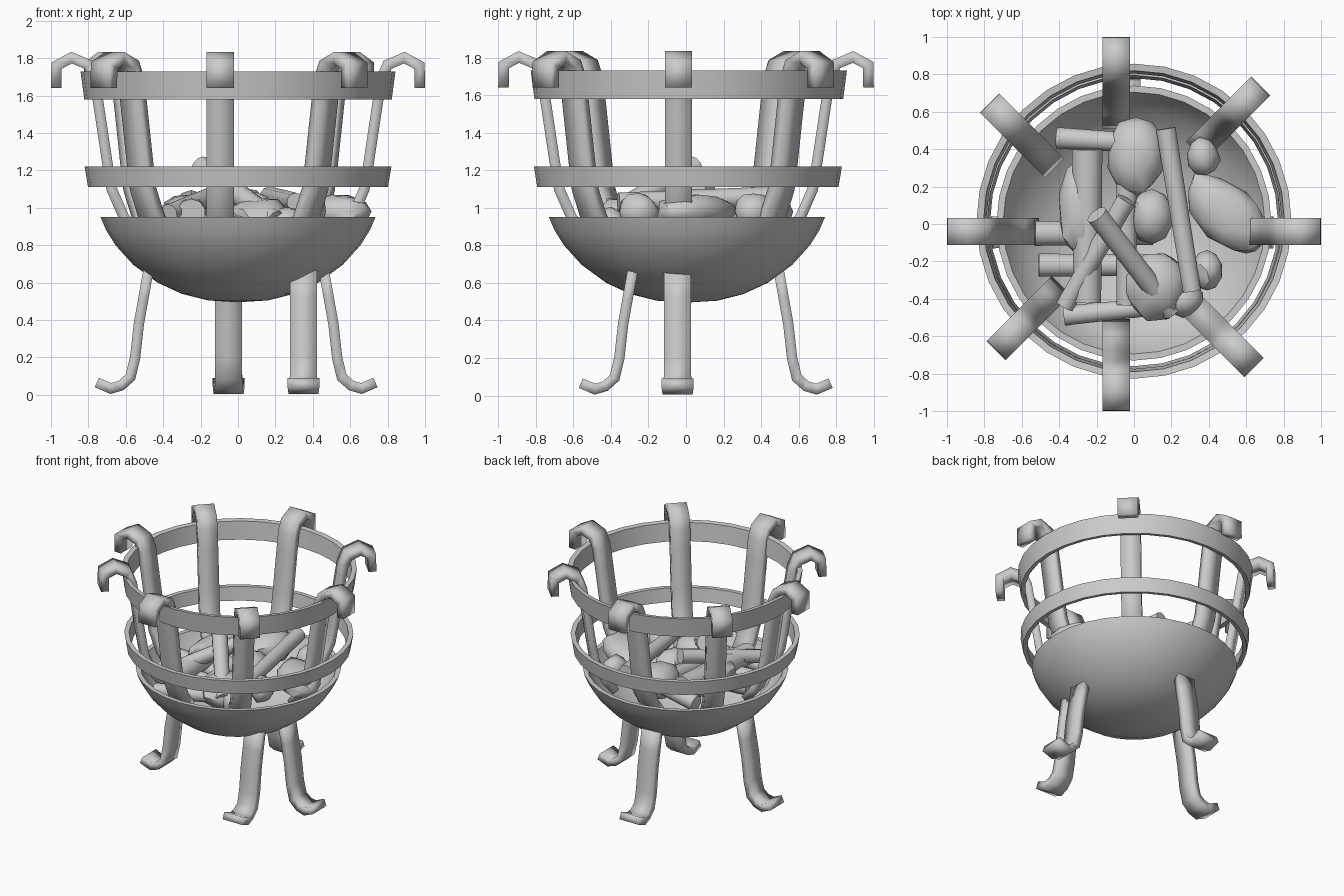
import bpy, bmesh, math, random
from mathutils import Vector, Matrix

if "Cube" in bpy.data.objects:
    bpy.data.objects.remove(bpy.data.objects["Cube"])

random.seed(4)


def make(name, bm, smooth=None):
    bmesh.ops.recalc_face_normals(bm, faces=bm.faces)
    me = bpy.data.meshes.new(name)
    bm.to_mesh(me)
    bm.free()
    ob = bpy.data.objects.new(name, me)
    bpy.context.collection.objects.link(ob)
    me.shade_smooth()
    if smooth:
        me.set_sharp_from_angle(angle=math.radians(smooth))
    return ob


def lathe(name, profile, closed, cy=0.0, seg=32, smooth=50):
    """Revolve (r, z) points around z; points with r = 0 become poles."""
    bm = bmesh.new()
    rings = []
    for r, z in profile:
        if r == 0:
            rings.append([bm.verts.new((0, cy, z))] * seg)
        else:
            rings.append([bm.verts.new((r * math.cos(2 * math.pi * i / seg),
                                        cy + r * math.sin(2 * math.pi * i / seg), z))
                          for i in range(seg)])
    n = len(rings)
    for k in range(n if closed else n - 1):
        a, b = rings[k], rings[(k + 1) % n]
        for i in range(seg):
            j = (i + 1) % seg
            bm.faces.new(list(dict.fromkeys((a[i], a[j], b[j], b[i]))))
    return make(name, bm, smooth)


def strip(name, path, widths, thick, angle, side, shift=0.0):
    """Flat bar following (r, z) path, facing out at angle; side is an xy offset."""
    d = Vector((math.cos(angle), math.sin(angle), 0))
    t = Vector((-d.y, d.x, 0))
    base = Vector((side[0], side[1], 0)) + d * shift
    p = [Vector(q) for q in path]
    bm = bmesh.new()
    loops = []
    for i, q in enumerate(p):
        e1 = (q - p[i - 1]).normalized() if i else (p[1] - q).normalized()
        e2 = (p[i + 1] - q).normalized() if i < len(p) - 1 else e1
        tan = (e1 + e2).normalized()
        nrm = Vector((-tan.y, tan.x)) * (thick / 2 / max(tan.dot(e1), 0.5))
        w = widths[min(i, len(widths) - 1)] / 2
        loops.append([bm.verts.new(base + d * (q.x + s * nrm.x) + t * (u * w)
                                   + Vector((0, 0, q.y + s * nrm.y)))
                      for s, u in ((1, 1), (1, -1), (-1, -1), (-1, 1))])
    for a, b in zip(loops, loops[1:]):
        for i in range(4):
            j = (i + 1) % 4
            bm.faces.new((a[i], a[j], b[j], b[i]))
    bm.faces.new(loops[0])
    bm.faces.new(loops[-1])
    return make(name, bm)


def log(name, a, b, r):
    a, b = Vector(a), Vector(b)
    bm = bmesh.new()
    m = Matrix.Translation((a + b) / 2) @ (b - a).to_track_quat('Z', 'Y').to_matrix().to_4x4()
    bmesh.ops.create_cone(bm, cap_ends=True, segments=10, radius1=r, radius2=r * 0.92,
                          depth=(b - a).length, matrix=m)
    return make(name, bm, 50)


def rock(name, loc, size, rot):
    bm = bmesh.new()
    bmesh.ops.create_icosphere(bm, subdivisions=2, radius=1)
    for v in bm.verts:
        v.co *= random.uniform(0.9, 1.06)
    bm.transform(Matrix.Translation(loc) @ Matrix.Rotation(math.radians(rot), 4, 'Z')
                 @ Matrix.Diagonal((*size, 1)))
    return make(name, bm, 40)


# Fire bowl with a wall thickness
lathe("fire_bowl", [(0, .495), (.16, .505), (.30, .54), (.43, .60), (.56, .695), (.655, .80),
                    (.705, .88), (.735, .95), (.70, .95), (.665, .88), (.615, .81), (.53, .725),
                    (.41, .64), (.28, .585), (.15, .55), (0, .54)], False, cy=.005)

# Basket hoops
lathe("upper_hoop", [(.822, 1.58), (.842, 1.73), (.805, 1.725), (.79, 1.585)], True, cy=.015)
lathe("middle_hoop", [(.802, 1.11), (.82, 1.22), (.785, 1.22), (.77, 1.115)], True, cy=.01)

# Eight hooked uprights, opposite ones share a sideways offset
bar = [(.972, 1.64), (.97, 1.76), (.89, 1.803), (.80, 1.765), (.767, 1.69), (.745, 1.55),
       (.70, 1.25), (.675, 1.10), (.61, .95), (.53, .85)]
offsets = [(0, -.04), (-.03, .03), (-.095, 0), (-.065, -.06)]
for i in range(8):
    strip(f"hooked_upright_{i}", bar, [.145], .056, i * math.pi / 4, offsets[i % 4])

# Four legs with turned-out feet
leg = [(.46, .66), (.485, .52), (.51, .38), (.53, .20), (.555, .095), (.605, .05),
       (.66, .034), (.735, .066)]
for name, ang, side, shift in (("right", 0, (0, -.045), 0), ("back", 90, (-.05, 0), .035),
                               ("left", 180, (0, -.045), .02), ("front", 270, (.35, 0), -.175)):
    strip(f"{name}_leg", leg, [.145] * 5 + [.15, .16, .17], .055, math.radians(ang), side, shift)

# Firewood pile
logs = [((.17, .51, 1.06), (.31, -.36, 1.03), .055), ((-.20, .05, 1.22), (.20, -.47, .93), .06),
        ((-.04, .13, 1.10), (-.37, -.44, .97), .055), ((-.41, .46, .95), (-.08, .44, 1.0), .06),
        ((-.25, .40, 1.01), (-.25, -.42, .97), .085), ((-.53, -.05, .92), (.10, -.05, .88), .07),
        ((-.51, -.22, .90), (.10, -.22, .88), .065), ((-.37, -.49, .86), (.12, -.44, .92), .055),
        ((-.04, .22, .98), (-.04, -.43, .92), .06)]
for i, (a, b, r) in enumerate(logs):
    log(f"firewood_{i}", a, b, r)

# Coals and stones
rocks = [((.01, .37, .98), (.16, .22, .13), 0), ((.37, .36, .98), (.09, .11, .10), 10),
         ((.50, .05, .98), (.28, .16, .10), -42), ((.39, -.25, .98), (.08, .11, .10), 0),
         ((-.29, .08, .97), (.12, .27, .11), 0), ((.10, .04, .96), (.12, .15, .12), 0),
         ((.12, -.33, .93), (.18, .19, .13), 20), ((.26, -.40, .90), (.12, .10, .10), 0)]
for i, (loc, size, rot) in enumerate(rocks):
    rock(f"stone_{i}", loc, size, rot)
